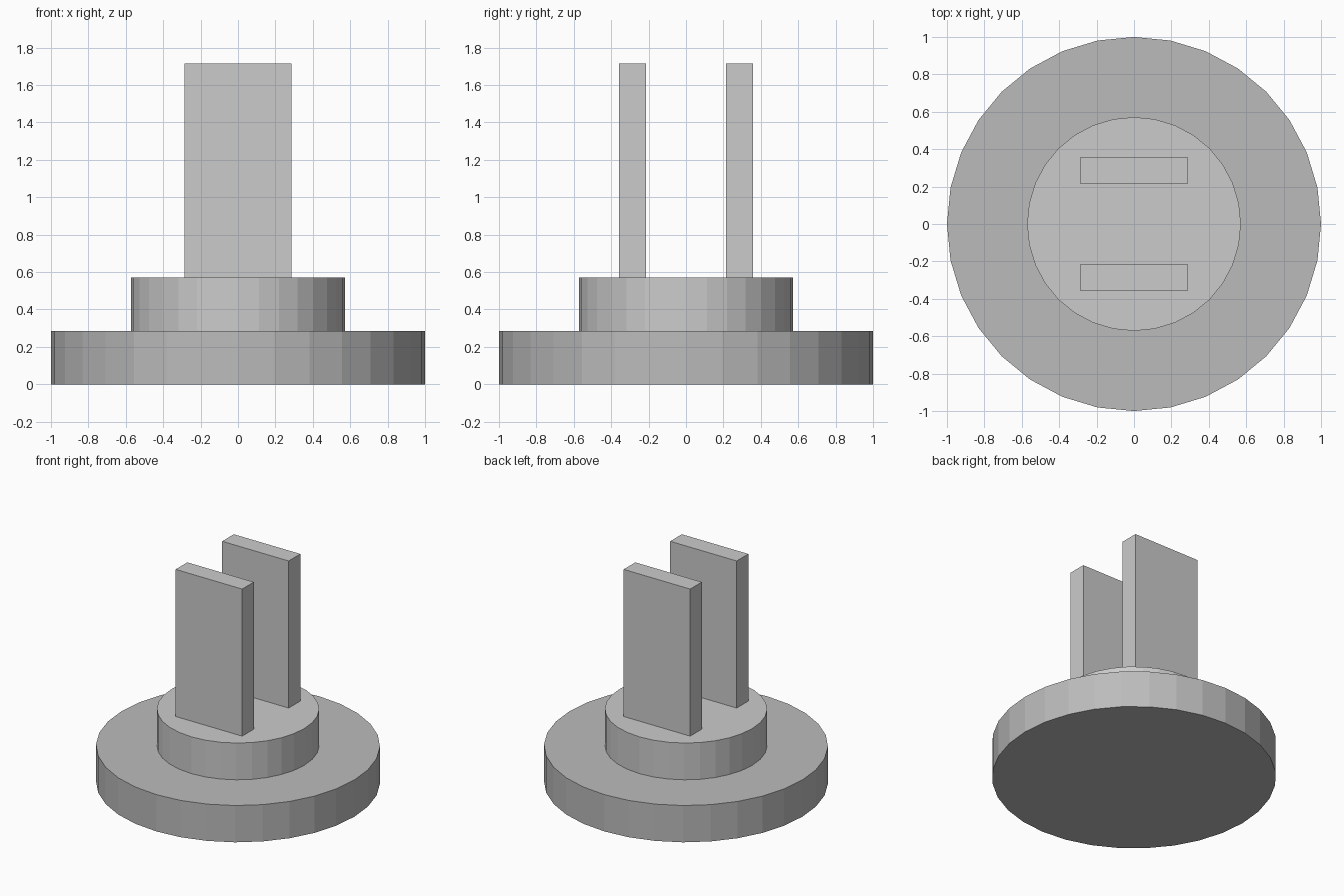
import bpy

if "Cube" in bpy.data.objects:
    bpy.data.objects.remove(bpy.data.objects["Cube"])

U = 2 / 7  # modelling unit: base is seven units wide


def disc(name, radius, z0, z1):
    bpy.ops.mesh.primitive_cylinder_add(
        vertices=32, radius=radius, depth=z1 - z0, location=(0, 0, (z0 + z1) / 2))
    bpy.context.object.name = name
    return bpy.context.object


def box(name, centre, size):
    bpy.ops.mesh.primitive_cube_add(size=1, location=centre)
    ob = bpy.context.object
    ob.name = name
    ob.scale = size
    bpy.ops.object.transform_apply(location=False, rotation=False, scale=True)
    return ob


# Wide base in a darker grey
base = disc("base", 1, 0, U)
dark = bpy.data.materials.new("dark_grey")
dark.diffuse_color = (0.5, 0.5, 0.5, 1)
dark.use_nodes = True
dark.node_tree.nodes["Principled BSDF"].inputs["Base Color"].default_value = dark.diffuse_color
base.data.materials.append(dark)

# Raised hub
disc("hub", 2 * U, U, 2 * U)

# Two upright plates, front and back
for name, side in (("front_plate", -1), ("back_plate", 1)):
    box(name, (0, side * U, 4 * U), (2 * U, U / 2, 4 * U))
